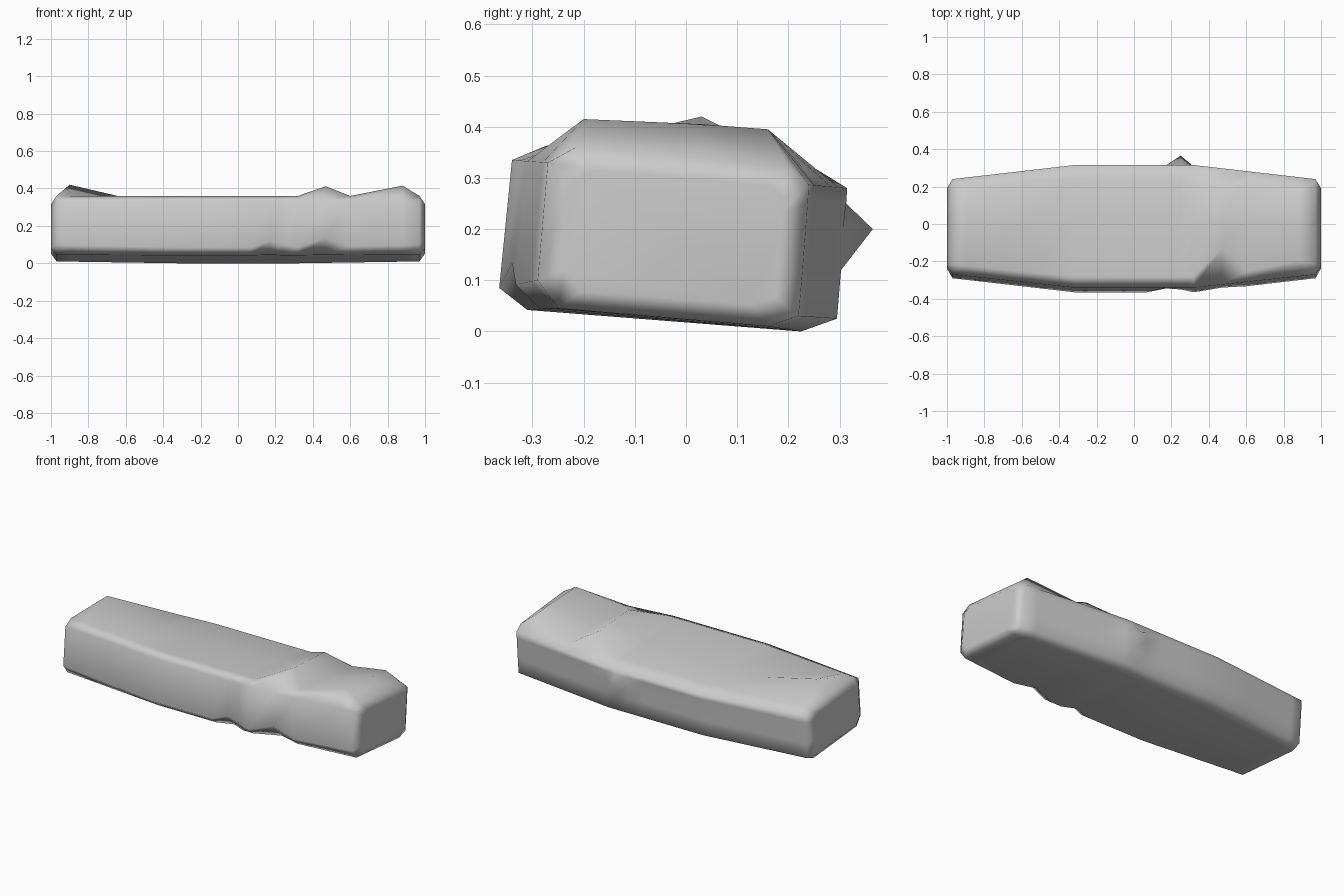
import bpy
import bmesh
from mathutils import Vector

cube = bpy.data.objects.get("Cube")
if cube:
    bpy.data.objects.remove(cube, do_unlink=True)

stone = bpy.data.materials.new("grey stone")
stone.use_nodes = True
colour = (0.6, 0.6, 0.6, 1)
stone.diffuse_color = colour
stone.node_tree.nodes["Principled BSDF"].inputs["Base Color"].default_value = colour

# Cross-section points in order round the beam, as (y, z)
NAMES = ["front_top", "top_front", "top_mid", "top_back", "back_top",
         "back_high", "back_mid", "back_low", "back_base", "base_back",
         "base_front", "front_base"]
MIDDLE = [(-.34, .335), (-.28, .36), (.03, .338), (.25, .32), (.315, .28),
          (.313, .25), (.307, .2), (.303, .12), (.295, .025), (.225, 0),
          (-.31, .042), (-.365, .085)]
END = [(-.27, .33), (-.215, .36), (.03, .338), (.2, .32), (.24, .287),
       (.238, .25), (.234, .2), (.228, .12), (.22, .03), (.16, .01),
       (-.25, .045), (-.29, .1)]

# Chips and bulges: point moves at single stations along the beam
CHANGES = {
    -.9: {"top_mid": (.03, .42)},
    .17: {"front_base": (-.345, .12), "base_front": (-.28, .045)},
    .25: {"back_mid": (.365, .2), "front_base": (-.35, .1)},
    .47: {"top_front": (-.13, .412), "top_mid": (.03, .405), "top_back": (.16, .395),
          "front_base": (-.34, .135), "base_front": (-.25, .045)},
    .88: {"top_front": (-.2, .415), "top_mid": (.03, .405), "top_back": (.16, .395)},
}
STATIONS = [-.97, -.9, -.55, -.32, -.1, .07, .17, .25, .32, .47, .6, .88, .97]


def section(x):
    """Blend the middle and end profiles, then apply local changes."""
    t = max(0, (abs(x) - .32) / .65)
    points = [Vector(m).lerp(Vector(e), t) for m, e in zip(MIDDLE, END)]
    for name, place in CHANGES.get(x, {}).items():
        points[NAMES.index(name)] = Vector(place)
    return points


def ring(bm, x, points):
    return [bm.verts.new((x, p.x, p.y)) for p in points]


def end_cap(points):
    """Shrink the end profile for the bevelled end face."""
    centre = Vector((-.02, .18))
    return [centre + Vector(((p.x - centre.x) * .81, (p.y - centre.y) * .75)) for p in points]


# Beam: loft the stations and close both bevelled ends
bm = bmesh.new()
rings = [ring(bm, -1, end_cap(section(-.97)))]
rings += [ring(bm, x, section(x)) for x in STATIONS]
rings.append(ring(bm, 1, end_cap(section(.97))))
count = len(NAMES)
for a, b in zip(rings, rings[1:]):
    for i in range(count):
        j = (i + 1) % count
        bm.faces.new((a[i], a[j], b[j], b[i]))
bm.faces.new(rings[0])
bm.faces.new(rings[-1])
bmesh.ops.recalc_face_normals(bm, faces=bm.faces)
for face in bm.faces:
    face.smooth = True

mesh = bpy.data.meshes.new("stone_beam")
bm.to_mesh(mesh)
bm.free()
mesh.materials.append(stone)
beam = bpy.data.objects.new("stone_beam", mesh)
bpy.context.collection.objects.link(beam)

# Keep the broad faces flat and the worn edges soft
weighted = beam.modifiers.new("soft_edges", "WEIGHTED_NORMAL")
weighted.weight = 50
